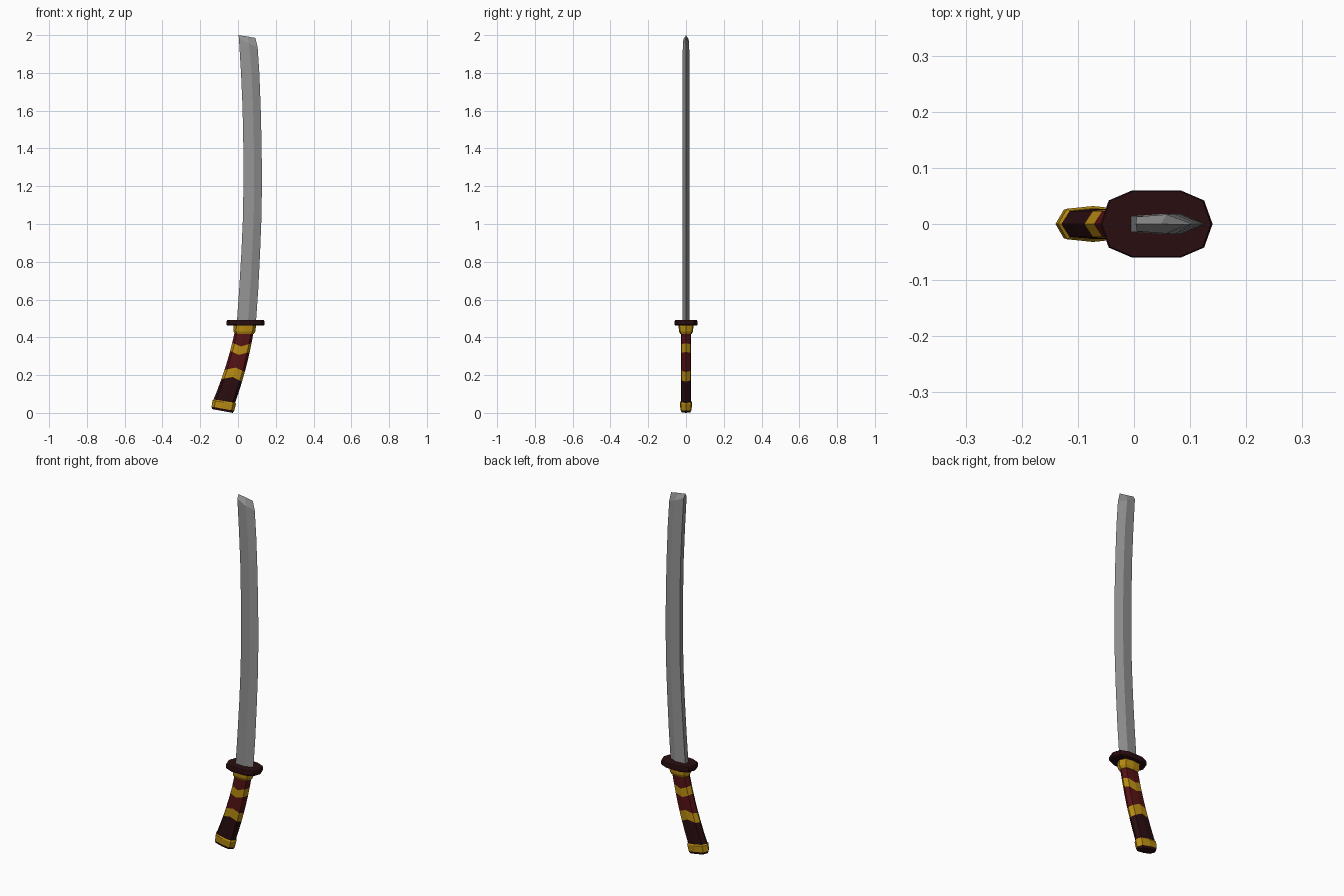
import bpy, bmesh

if "Cube" in bpy.data.objects:
    bpy.data.objects.remove(bpy.data.objects["Cube"])


def material(name, rgb):
    m = bpy.data.materials.new(name)
    m.diffuse_color = (*rgb, 1)
    m.use_nodes = True
    m.node_tree.nodes["Principled BSDF"].inputs["Base Color"].default_value = m.diffuse_color
    return m


STEEL = material("steel grey", (0.30, 0.30, 0.30))
GOLD = material("gold", (0.48, 0.26, 0.006))
RED = material("deep red", (0.09, 0.006, 0.007))
DARK = material("dark maroon", (0.022, 0.004, 0.005))


def loft(name, rings, mats, seg=None, cap_mats=(0, 0)):
    """Skin a list of equal-length rings; seg gives a material index per segment."""
    bm = bmesh.new()
    vs = [[bm.verts.new(p) for p in r] for r in rings]
    n = len(rings[0])
    for i in range(len(rings) - 1):
        for j in range(n):
            k = (j + 1) % n
            f = bm.faces.new((vs[i][j], vs[i][k], vs[i + 1][k], vs[i + 1][j]))
            f.material_index = seg[i] if seg else 0
    bm.faces.new(vs[0]).material_index = cap_mats[0]
    bm.faces.new(vs[-1]).material_index = cap_mats[1]
    bmesh.ops.remove_doubles(bm, verts=bm.verts, dist=1e-5)
    bmesh.ops.dissolve_degenerate(bm, edges=bm.edges, dist=1e-6)
    bmesh.ops.recalc_face_normals(bm, faces=bm.faces)
    me = bpy.data.meshes.new(name)
    bm.to_mesh(me)
    bm.free()
    for m in mats:
        me.materials.append(m)
    ob = bpy.data.objects.new(name, me)
    bpy.context.collection.objects.link(ob)
    return ob


# Blade: flat spine, ridge, single edge on +x, gently curved
def blade_ring(z, spine, edge):
    ridge = spine + (edge - spine) * 0.58
    return [(spine, -0.014, z), (ridge, -0.018, z), (edge, 0, z),
            (ridge, 0.018, z), (spine, 0.014, z)]


stations = [(0.48, -0.006, 0.095), (0.65, 0.006, 0.107), (0.85, 0.018, 0.117),
            (1.03, 0.026, 0.124), (1.22, 0.029, 0.127), (1.42, 0.028, 0.125),
            (1.62, 0.024, 0.120), (1.80, 0.016, 0.113)]
rings = [blade_ring(*s) for s in stations]
rings.append([(0.005, -0.013, 1.98), (0.058, -0.017, 1.955), (0.104, 0, 1.935),
              (0.058, 0.017, 1.955), (0.005, 0.013, 1.98)])
top, mid, corner = (0.003, 0, 2.0), (0.048, 0, 1.993), (0.092, 0, 1.985)
rings.append([top, mid, corner, mid, top])
loft("blade", rings, [STEEL])

# Guard: ten-sided plate with a slight bevel
half = [(0.10, 0), (0.085, 0.042), (0.043, 0.06), (-0.043, 0.06), (-0.085, 0.042), (-0.10, 0)]
outline = half + [(x, -y) for x, y in half[-2:0:-1]]
loft("guard", [[(0.04 + x * s, y * s, z) for x, y in outline]
               for z, s in ((0.462, 0.95), (0.467, 1), (0.486, 1), (0.491, 0.97))], [DARK])

# Eight-sided section shared by collar, grip and pommel
SECTION = [(-1, 0), (-0.75, -0.85), (0, -1), (0.75, -0.85),
           (1, 0), (0.75, 0.85), (0, 1), (-0.75, 0.85)]


def section(cx, z, w, d, tilt=0.0, wave=0.0):
    ring = []
    for u, v in SECTION:
        dz = -tilt * u * w + wave * (1 - abs(u))
        ring.append((cx + u * w + 0.3 * wave * (1 - abs(u)), v * d, z + dz))
    return ring


# Gold collar under the guard
loft("collar", [section(0.033, 0.418, 0.050, 0.030), section(0.034, 0.432, 0.058, 0.037),
                section(0.036, 0.466, 0.060, 0.040)], [GOLD])


# Curved grip, split into wavy colour bands
def axis(z):
    t = 0.43 - z
    return 0.033 - 0.19 * t - 0.26 * t * t


levels = [(0.05, 0), (0.11, 0), (0.172, 0.018), (0.222, 0.018), (0.27, 0),
          (0.325, -0.018), (0.370, -0.018), (0.43, 0)]
grip = []
for z, wave in levels:
    t = (0.43 - z) / 0.38
    grip.append(section(axis(z), z, 0.050 + 0.007 * t, 0.027, 0.18 * t, wave))
loft("grip", grip, [DARK, GOLD, RED], [0, 0, 1, 2, 2, 1, 2], (0, 2))

# Pommel: gold band with a dark end cap
loft("pommel", [section(-0.082, 0.010, 0.054, 0.027, 0.18),
                section(-0.080, 0.022, 0.060, 0.030, 0.18),
                section(-0.073, 0.056, 0.062, 0.032, 0.16),
                section(-0.071, 0.062, 0.058, 0.028, 0.16)],
     [GOLD, DARK], [1, 0, 0], (1, 0))
